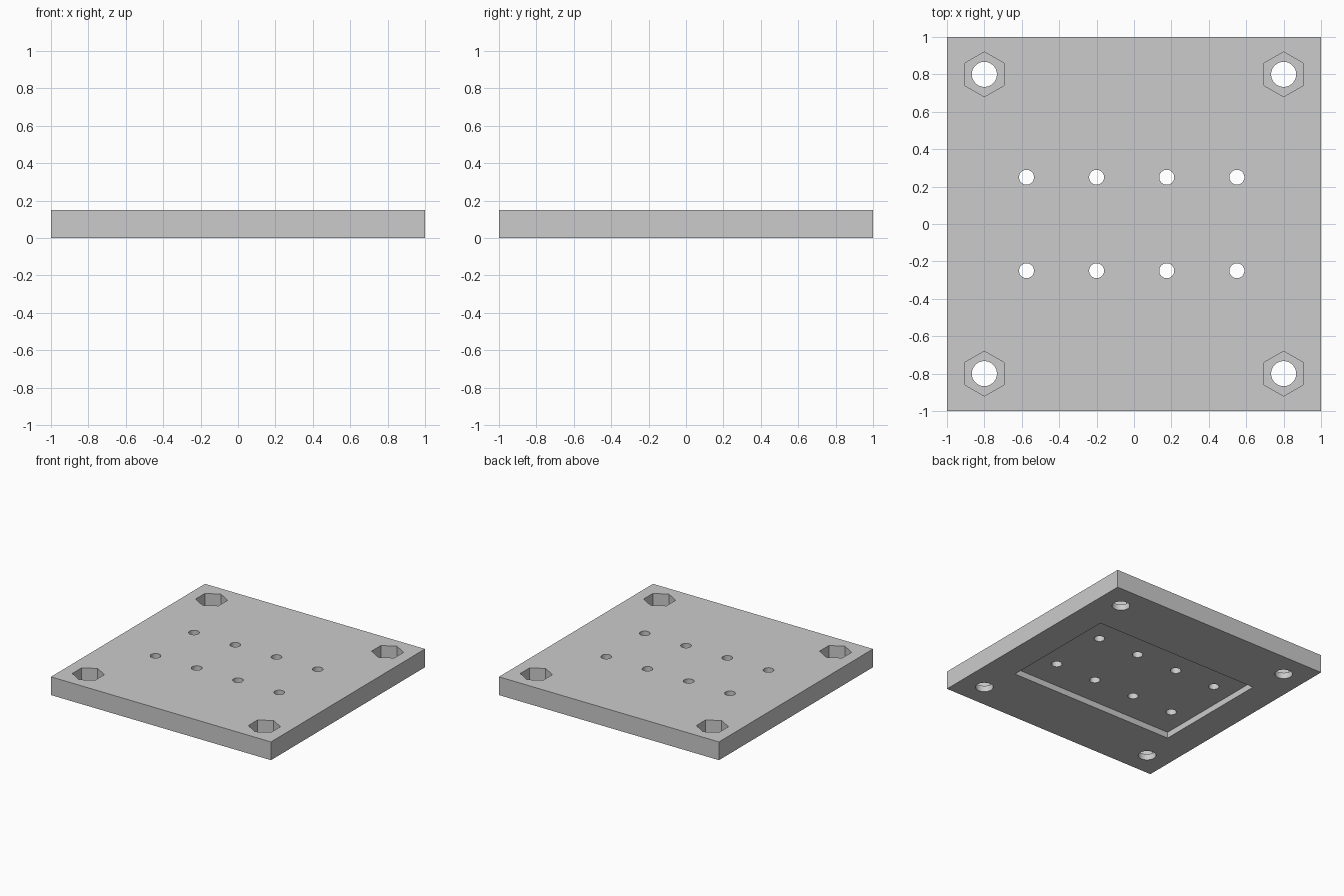
import bpy
import bmesh
import math
from mathutils import Matrix

if "Cube" in bpy.data.objects:
    bpy.data.objects.remove(bpy.data.objects["Cube"], do_unlink=True)

THICKNESS = 0.15
RECESS_DEPTH = 0.05
NUT_FLOOR = 0.05

grey = bpy.data.materials.new("plain grey")
grey.use_nodes = True
colour = (0.6, 0.6, 0.6, 1)
grey.diffuse_color = colour
grey.node_tree.nodes["Principled BSDF"].inputs["Base Color"].default_value = colour


def make_object(name, bm):
    mesh = bpy.data.meshes.new(name)
    bm.to_mesh(mesh)
    bm.free()
    mesh.materials.append(grey)
    obj = bpy.data.objects.new(name, mesh)
    bpy.context.collection.objects.link(obj)
    return obj


def box(name, width, depth, low, high):
    bm = bmesh.new()
    place = Matrix.Translation((0, 0, (low + high) / 2))
    size = Matrix.Diagonal((width, depth, high - low, 1))
    bmesh.ops.create_cube(bm, size=1, matrix=place @ size)
    return make_object(name, bm)


def prisms(name, centres, radius, sides, low, high):
    bm = bmesh.new()
    for x, y in centres:
        place = Matrix.Translation((x, y, (low + high) / 2))
        turn = Matrix.Rotation(math.pi / 2, 4, "Z")
        bmesh.ops.create_cone(bm, cap_ends=True, segments=sides, radius1=radius,
                              radius2=radius, depth=high - low, matrix=place @ turn)
    # Point a corner of each prism along y
    top = max(v.co.y for v in bm.verts) - max(y for x, y in centres)
    if abs(top - radius) > 0.001:
        for i, (x, y) in enumerate(centres):
            bm.verts.ensure_lookup_table()
            group = bm.verts[i * 2 * sides:(i + 1) * 2 * sides]
            bmesh.ops.rotate(bm, verts=group, cent=(x, y, 0),
                             matrix=Matrix.Rotation(math.pi / sides, 3, "Z"))
    return make_object(name, bm)


# Square plate
plate = box("mounting_plate", 2, 2, 0, THICKNESS)

# Underside recess, corner bolt holes, hexagonal nut pockets and small screw holes
corners = [(x, y) for x in (-0.8, 0.8) for y in (-0.8, 0.8)]
screws = [(-0.575 + 0.375 * i, y) for i in range(4) for y in (-0.25, 0.25)]
cutters = [
    box("recess_cutter", 1.5, 1, -0.1, RECESS_DEPTH),
    prisms("bolt_hole_cutter", corners, 0.067, 48, -0.1, 0.3),
    prisms("nut_pocket_cutter", corners, 0.12, 6, NUT_FLOOR, 0.3),
    prisms("screw_hole_cutter", screws, 0.04, 32, -0.1, 0.3),
]

bpy.ops.object.select_all(action="DESELECT")
plate.select_set(True)
bpy.context.view_layer.objects.active = plate
for cutter in cutters:
    cut = plate.modifiers.new(cutter.name, "BOOLEAN")
    cut.operation = "DIFFERENCE"
    cut.solver = "EXACT"
    cut.object = cutter
    bpy.ops.object.modifier_apply(modifier=cut.name)
    bpy.data.objects.remove(cutter, do_unlink=True)

bpy.ops.object.shade_smooth_by_angle(angle=math.radians(30))
